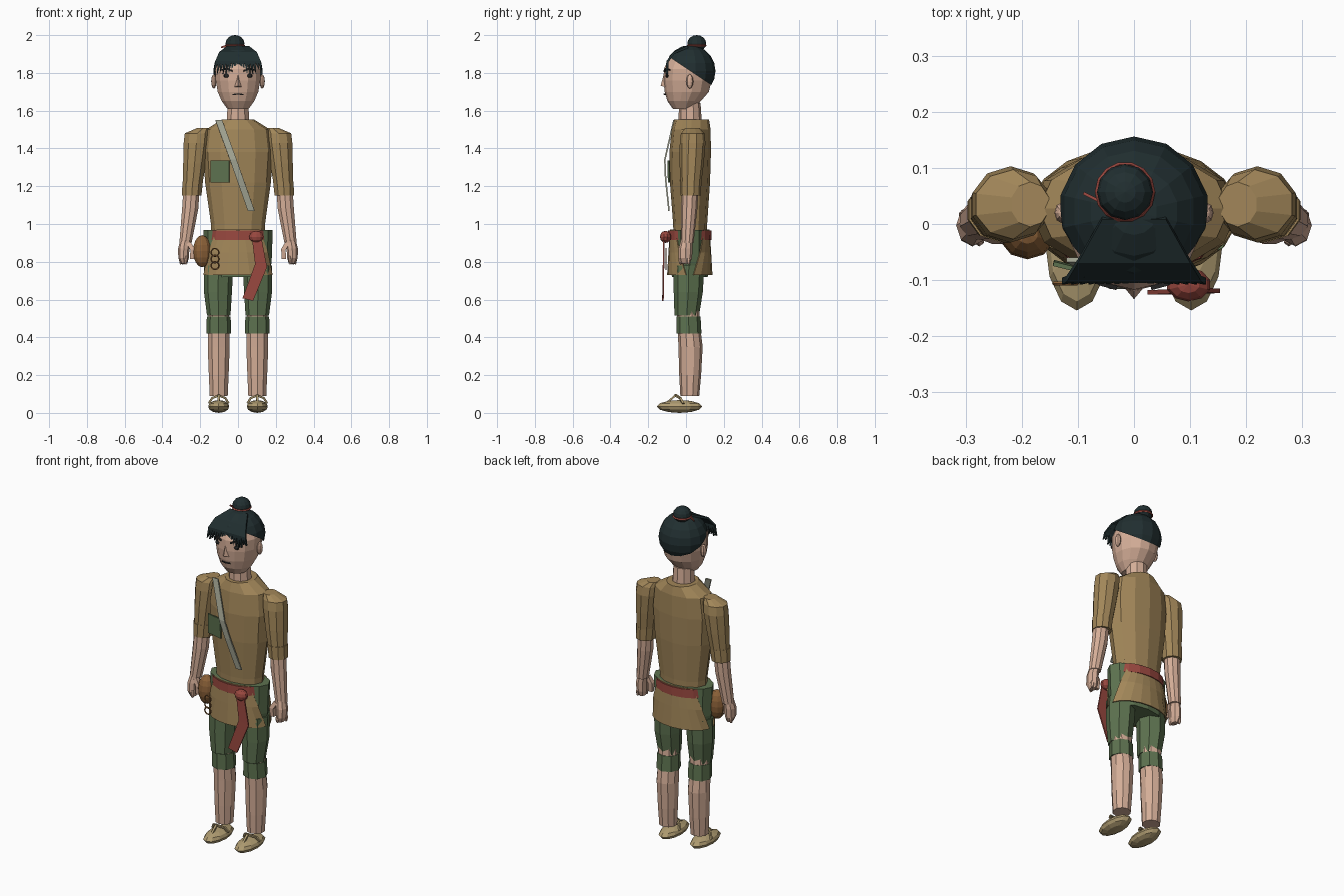
import bpy, bmesh, random
from math import sin, cos, pi, radians
from mathutils import Vector, Matrix

random.seed(4)
COL = dict(skin=(.66, .42, .31), tan=(.36, .24, .1), green=(.11, .17, .08), hair=(.015, .028, .03),
           red=(.32, .065, .05), brown=(.26, .12, .04), grey=(.36, .37, .29), straw=(.44, .34, .17),
           dark=(.02, .02, .02))
MAT = {}
for k, c in COL.items():
    MAT[k] = bpy.data.materials.new(k)
    MAT[k].diffuse_color = (*c, 1)


def finish(name, bm, mat):
    bmesh.ops.recalc_face_normals(bm, faces=bm.faces)
    me = bpy.data.meshes.new(name)
    bm.to_mesh(me)
    bm.free()
    me.materials.append(MAT[mat])
    ob = bpy.data.objects.new(name, me)
    bpy.context.collection.objects.link(ob)
    return ob


def bridge(name, rings, mat, closed=True):
    """Join rings of points into a skin; closed rings also get end caps."""
    bm = bmesh.new()
    vs = [[bm.verts.new(p) for p in r] for r in rings]
    n = len(vs[0])
    for a, b in zip(vs, vs[1:]):
        for i in range(n if closed else n - 1):
            j = (i + 1) % n
            bm.faces.new((a[i], a[j], b[j], b[i]))
    if closed:
        bm.faces.new(vs[0])
        bm.faces.new(vs[-1])
    return finish(name, bm, mat)


def loft(name, rings, n, mat, s=1):
    """Stacked ellipses given as (z, x, y, rx, ry)."""
    return bridge(name, [[(s * x + rx * sin(2 * pi * i / n), y - ry * cos(2 * pi * i / n), z)
                          for i in range(n)] for z, x, y, rx, ry in rings], mat)


def ribbon(name, pts, widths, thick, mat, side=(1, 0, 0)):
    """Flat strip along a path."""
    pts = [Vector(p) for p in pts]
    side = Vector(side).normalized()
    rings = []
    for i, p in enumerate(pts):
        t = pts[min(i + 1, len(pts) - 1)] - pts[max(i - 1, 0)]
        nrm = t.cross(side).normalized() * thick / 2
        w = side * widths[i] / 2
        rings.append([p + w + nrm, p - w + nrm, p - w - nrm, p + w - nrm])
    return bridge(name, rings, mat)


def ball(name, loc, scale, mat, u=10, v=7, cut=None):
    bm = bmesh.new()
    bmesh.ops.create_uvsphere(bm, u_segments=u, v_segments=v, radius=1,
                              matrix=Matrix.Translation(loc) @ Matrix.Diagonal((*scale, 1)))
    if cut:
        bmesh.ops.bisect_plane(bm, geom=bm.verts[:] + bm.edges[:] + bm.faces[:],
                               plane_co=cut[0], plane_no=cut[1], clear_inner=True)
    return finish(name, bm, mat)


def hoop(name, loc, R, r, mat, rot=(0, 0, 0)):
    bpy.ops.mesh.primitive_torus_add(location=loc, rotation=rot, major_radius=R, minor_radius=r,
                                     major_segments=14, minor_segments=5)
    ob = bpy.context.object
    ob.name = name
    ob.data.materials.append(MAT[mat])


# Head and neck
loft("head", [(1.61, 0, -.015, .058, .055), (1.65, 0, -.01, .088, .088), (1.70, 0, .004, .11, .117),
              (1.76, 0, .008, .121, .127), (1.82, 0, .01, .123, .127), (1.88, 0, .015, .1, .105),
              (1.925, 0, .02, .055, .06)], 14, "skin")
loft("neck", [(1.53, 0, .022, .064, .062), (1.64, 0, .02, .057, .057)], 10, "skin")

# Face
bridge("nose", [[(-.02, -.11, 1.725), (.02, -.11, 1.725), (0, -.134, 1.732)],
                [(-.006, -.112, 1.785), (.006, -.112, 1.785), (0, -.12, 1.785)]], "skin")
ribbon("mouth", [(-.027, -.108, 1.686), (0, -.116, 1.688), (.027, -.108, 1.686)],
       [.006] * 3, .006, "dark", (0, 0, 1))
for s in (1, -1):
    ball("eye", (s * .057, -.1, 1.785), (.022, .009, .011), "dark", 8, 5)
    ribbon("eyebrow", [(s * .03, -.113, 1.81), (s * .06, -.105, 1.822), (s * .088, -.085, 1.815)],
           [.008, .01, .004], .01, "dark", (0, 0, 1))
    ball("ear", (s * .128, .02, 1.755), (.014, .019, .038), "skin", 8, 6)

# Hair: tilted cap, fringe strands, bun and tie
ball("hair_cap", (0, .022, 1.81), (.134, .134, .137), "hair", 14, 10,
     ((0, -.075, 1.875), (0, .153, .23)))
for i in range(17):
    t = -1 + i / 8
    drop = random.uniform(0, .03)
    ribbon("fringe_strand", [(.05 * t, .01, 1.938), (.09 * t, -.066, 1.905),
                             (.112 * t, -.098, 1.86), (.127 * t, -.102, 1.79 + drop)],
           [.014, .02, .017, .003], .012, "hair")
ball("bun", (-.016, .057, 1.956), (.05, .05, .044), "hair", 12, 8)
hoop("bun_tie", (-.016, .057, 1.945), .048, .006, "red")
ribbon("tie_end", [(-.05, .035, 1.945), (-.09, .055, 1.935)], [.012, .008], .005, "red", (0, 0, 1))

# Tunic body
loft("tunic", [(.93, 0, .022, .14, .088), (1.0, 0, .022, .143, .09), (1.22, 0, .021, .174, .106),
               (1.38, 0, .022, .185, .11), (1.5, 0, .027, .17, .103), (1.553, 0, .03, .085, .092)],
     12, "tan")

# Trouser hips with tunic flaps front and back, then the belt
loft("trouser_hips", [(.72, 0, .02, .165, .095), (.80, 0, .02, .178, .1), (.968, 0, .02, .184, .1)],
     12, "green")
for name, base in (("front_flap", -90), ("back_flap", 90)):
    rows = []
    for z, half, rx, ry in ((.97, 42, .17, .105), (.85, 60, .184, .113), (.73, 80, .186, .12)):
        rows.append([(rx * cos(radians(base + half * k / 4)), .02 + ry * sin(radians(base + half * k / 4)), z)
                     for k in range(-4, 5)])
    flap = bridge(name, rows, "tan", closed=False)
    flap.modifiers.new("thickness", "SOLIDIFY").thickness = .006
loft("belt", [(.915, 0, .02, .168, .115), (.965, 0, .02, .166, .114)], 16, "red")
ball("belt_knot", (.097, -.108, .932), (.04, .03, .032), "red", 10, 6)
ribbon("sash_end", [(.1, -.118, .92), (.122, -.119, .78), (.052, -.122, .6)],
       [.055, .065, .058], .008, "red", (1, 0, -.25))

# Chest strap, patch, pouch and rings
ribbon("chest_strap", [(-.102, -.064, 1.55), (-.025, -.112, 1.34), (.01, -.108, 1.24), (.07, -.09, 1.07)],
       [.036] * 4, .008, "grey")
ribbon("chest_patch", [(-.095, -.083, 1.335), (-.095, -.08, 1.22)], [.1, .1], .008, "green", (1, -.25, 0))
ball("pouch", (-.19, -.018, .856), (.05, .045, .085), "brown", 10, 8)
for z in (.85, .815, .78):
    hoop("belt_ring", (-.122, -.106, z), .02, .004, "brown", (pi / 2, 0, 0))

for s in (1, -1):
    # Arms
    loft("sleeve", [(1.507, .185, .035, .035, .04), (1.48, .215, .035, .07, .062),
                    (1.43, .22, .035, .071, .068), (1.32, .23, .03, .063, .064),
                    (1.2, .241, .025, .053, .054)], 10, "tan", s)
    loft("sleeve_cuff", [(1.15, .245, .024, .054, .054), (1.225, .24, .025, .057, .057)], 10, "tan", s)
    loft("forearm", [(1.2, .245, .022, .045, .045), (1.08, .253, .017, .045, .043),
                     (.9, .278, .006, .034, .034)], 10, "skin", s)
    loft("hand", [(.915, .28, .003, .026, .03), (.87, .287, -.002, .03, .037),
                  (.82, .288, -.004, .028, .036), (.79, .285, -.004, .016, .024)], 8, "skin", s)
    ribbon("thumb", [(s * .262, -.018, .9), (s * .24, -.022, .865), (s * .243, -.022, .815)],
           [.02, .028, .018], .024, "skin", (0, 1, 0))
    for k in range(4):
        ball("finger", (s * (.276 + .009 * k), -.028 + .014 * k, .81), (.01, .012, .026), "skin", 6, 4)

    # Legs
    loft("leg", [(.09, .102, .02, .05, .05), (.2, .102, .022, .055, .058), (.35, .102, .024, .061, .064),
                 (.45, .102, .016, .058, .06), (.56, .102, .01, .058, .06)], 10, "skin", s)
    loft("trouser_leg", [(.78, .103, .015, .078, .082), (.64, .106, .012, .074, .077),
                         (.515, .102, .004, .062, .065)], 8, "green", s)
    loft("knee_band", [(.42, .102, .016, .066, .066), (.51, .102, .013, .063, .064)], 8, "green", s)

    # Sandals
    c = s * .102
    ball("sandal", (c, -.034, .034), (.056, .12, .034), "straw", 12, 6)
    ribbon("sandal_strap", [(c - .052, -.015, .05), (c - .035, -.03, .078), (c, -.055, .093),
                            (c + .035, -.03, .078), (c + .052, -.015, .05)], [.012] * 5, .012, "straw", (0, 1, 0))
    ribbon("sandal_thong", [(c, -.055, .093), (c, -.1, .055)], [.012, .01], .01, "straw")
